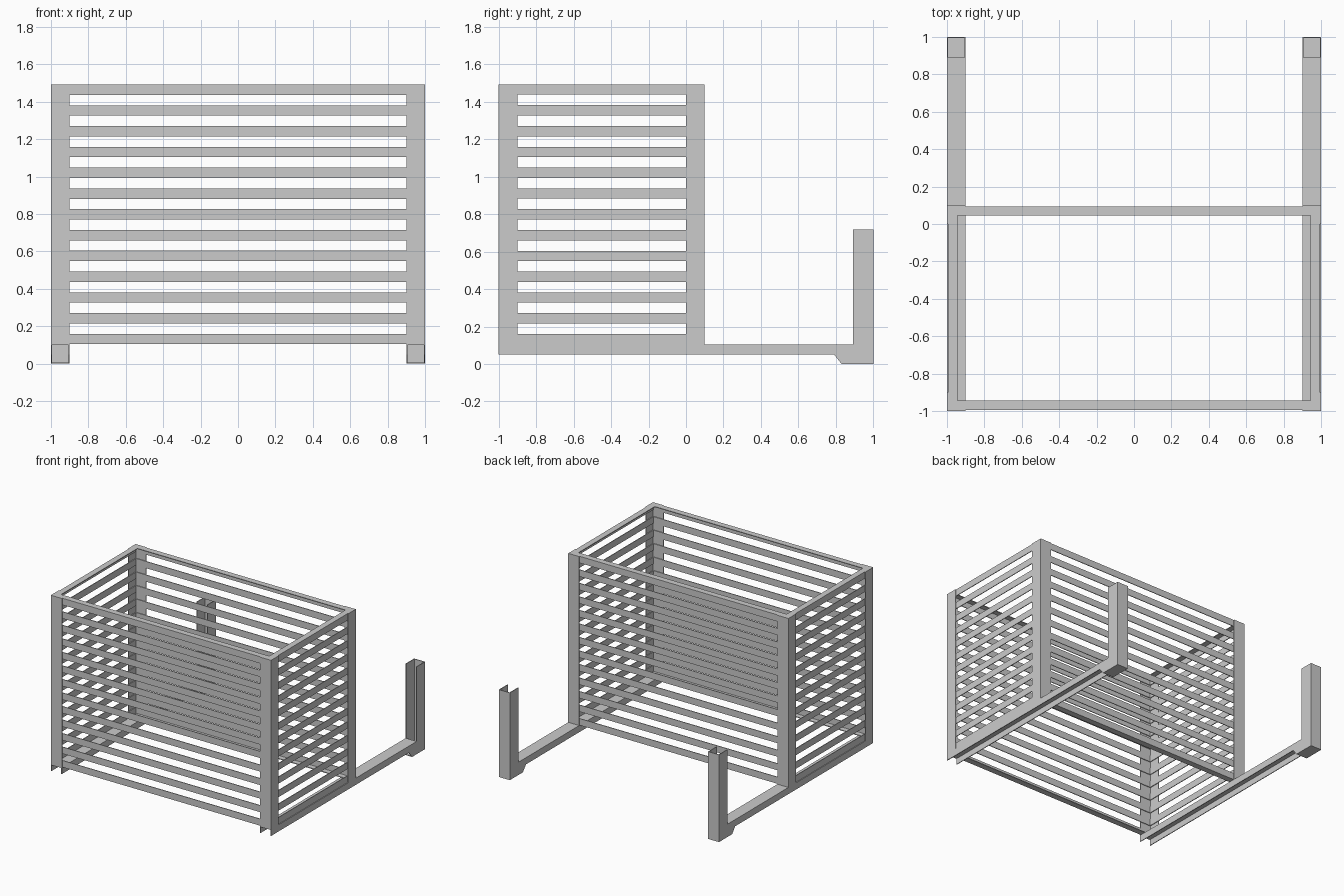
import bpy, bmesh

if "Cube" in bpy.data.objects:
    bpy.data.objects.remove(bpy.data.objects["Cube"])

T = 0.006                     # sheet thickness
W = 0.10                      # width of posts and runners
S = 0.055                     # slat height
Y0, Y1 = -1.0, 0.10           # crate depth range
Z0, Z1 = 0.105, 1.492         # crate height range
COUNT = 13
PITCH = (Z1 - Z0 - S) / (COUNT - 1)


def new_object(name, bm):
    bmesh.ops.recalc_face_normals(bm, faces=bm.faces)
    mesh = bpy.data.meshes.new(name)
    bm.to_mesh(mesh)
    bm.free()
    obj = bpy.data.objects.new(name, mesh)
    bpy.context.collection.objects.link(obj)
    return obj


def extrude(bm, points, offset):
    """Add a flat outline and extrude it into a closed solid."""
    face = bm.faces.new([bm.verts.new(p) for p in points])
    res = bmesh.ops.extrude_face_region(bm, geom=[face], use_keep_orig=True)
    verts = [g for g in res["geom"] if isinstance(g, bmesh.types.BMVert)]
    bmesh.ops.translate(bm, verts=verts, vec=offset)


def box(bm, x0, x1, y0, y1, z0, z1):
    extrude(bm, [(x0, y0, z0), (x1, y0, z0), (x1, y1, z0), (x0, y1, z0)],
            (0, 0, z1 - z0))


def mirror_x(obj):
    obj.modifiers.new("mirror", "MIRROR").use_axis[0] = True


# Angle-section corner posts
for name, y, d in (("front_corner_posts", Y0, 1), ("back_corner_posts", Y1, -1)):
    bm = bmesh.new()
    outline = [(1, y), (1, y + d * W), (1 - T, y + d * W),
               (1 - T, y + d * T), (1 - W, y + d * T), (1 - W, y)]
    extrude(bm, [(px, py, Z0) for px, py in outline], (0, 0, Z1 - Z0))
    mirror_x(new_object(name, bm))

# Front and back slats, with flanges on the top and bottom ones
for name, y, d in (("front_slats", Y0, 1), ("back_slats", Y1, -1)):
    bm = bmesh.new()
    ya, yb, yc = y + d * T, y + d * 2 * T, y + d * S
    for i in range(COUNT):
        z = Z0 + i * PITCH
        box(bm, -1 + T, 1 - T, min(ya, yb), max(ya, yb), z, z + S)
    for z in (Z0, Z1 - T):
        box(bm, -1 + T, 1 - T, min(ya, yc), max(ya, yc), z, z + T)
    new_object(name, bm)

# Side slats with a flange on the top one
bm = bmesh.new()
for i in range(COUNT):
    z = Z0 + i * PITCH
    box(bm, 1 - 2 * T, 1 - T, Y0 + T, Y1 - T, z, z + S)
box(bm, 1 - S, 1 - T, Y0 + S, Y1 - S, Z1 - T, Z1)
mirror_x(new_object("side_slats", bm))

# Channel runners with chamfered feet and upright rear stakes
bm = bmesh.new()
side = [(-1, 0.05), (0.79, 0.05), (0.83, 0), (1, 0), (1, 0.717),
        (0.89, 0.717), (0.89, Z0), (-1, Z0)]
for x in (1 - T, 1 - W):
    extrude(bm, [(x, y, z) for y, z in side], (T, 0, 0))
box(bm, 1 - W + T, 1 - T, -1, 0.89, Z0 - T, Z0)
box(bm, 1 - W + T, 1 - T, 1 - T, 1, 0, 0.717)
box(bm, 1 - W + T, 1 - T, 0.83, 1 - T, 0, T)
mirror_x(new_object("runners_with_rear_stakes", bm))
